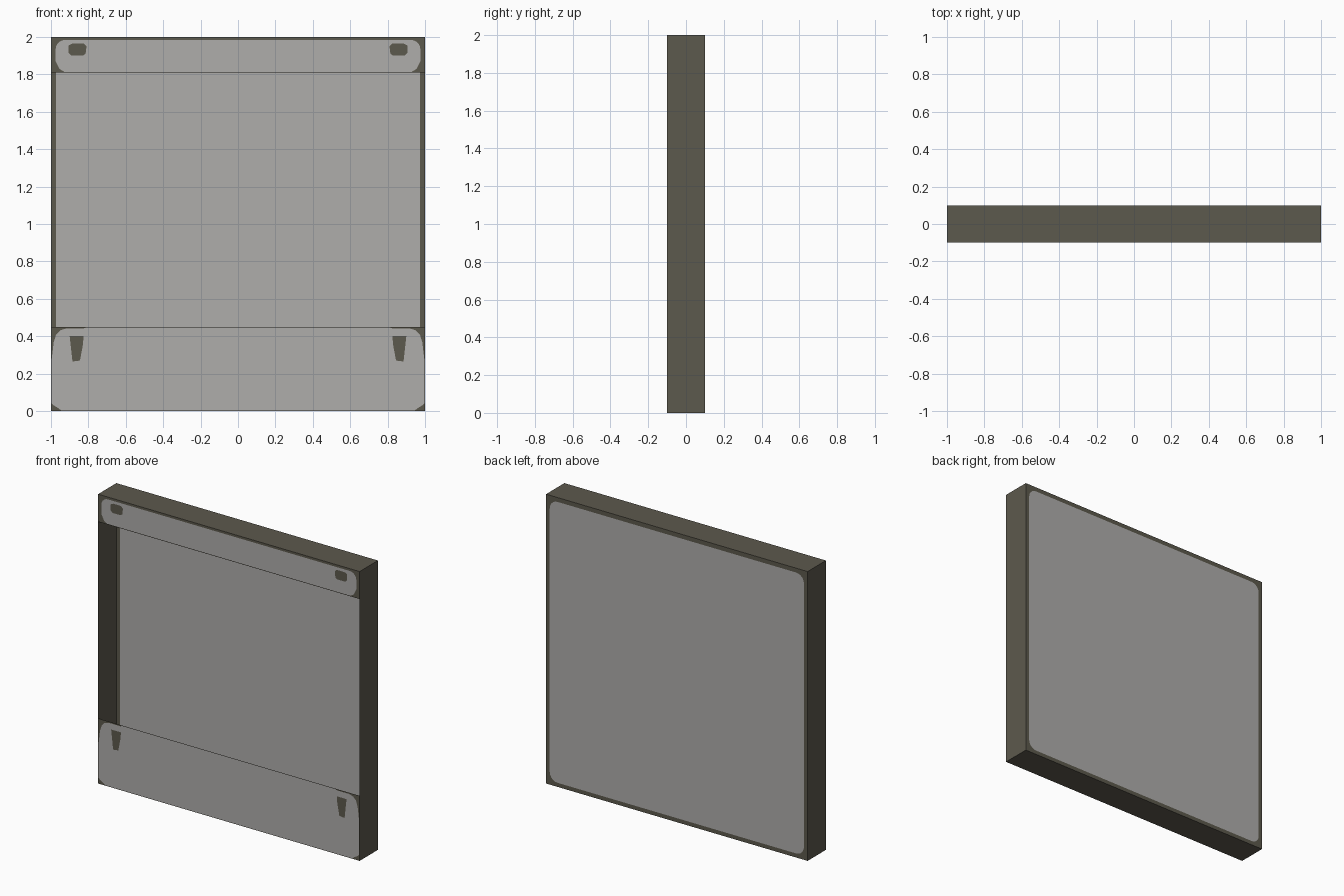
import bpy, bmesh, math
from mathutils import Vector
from mathutils.geometry import delaunay_2d_cdt

if "Cube" in bpy.data.objects:
    bpy.data.objects.remove(bpy.data.objects["Cube"])


def material(name, rgb):
    m = bpy.data.materials.new(name)
    m.diffuse_color = (*rgb, 1)
    m.use_nodes = True
    m.node_tree.nodes["Principled BSDF"].inputs["Base Color"].default_value = m.diffuse_color
    return m


DARK = material("dark olive grey", (0.108, 0.100, 0.074))
LIGHT = material("light warm grey", (0.43, 0.42, 0.41))


def rect(x0, x1, z0, z1):
    return [(x0, z0), (x1, z0), (x1, z1), (x0, z1)]


def symmetric(right):
    """Close a right-hand outline (bottom to top) with its mirror image."""
    return right + [(-x, z) for x, z in reversed(right)]


def corner(cx, cz, r, a0, n=5):
    return [(cx + r * math.cos(math.radians(a0 + 90 * i / n)),
             cz + r * math.sin(math.radians(a0 + 90 * i / n))) for i in range(n + 1)]


def sheet(name, y, border, field, slot=None):
    """Thin dark sheet with a light field and mirrored dark slots cut into it."""
    loops = [border, field]
    if slot:
        loops += [slot, [(-x, z) for x, z in reversed(slot)]]
    pts, faces = [], []
    for loop in loops:
        faces.append(list(range(len(pts), len(pts) + len(loop))))
        pts += [Vector(p) for p in loop]
    vs, _, fs, _, _, src = delaunay_2d_cdt(pts, [], faces, 1, 1e-5)
    mesh = bpy.data.meshes.new(name)
    order = [f if y < 0 else f[::-1] for f in fs]
    mesh.from_pydata([(v.x, y, v.y) for v in vs], [], order)
    mesh.materials.append(DARK)
    mesh.materials.append(LIGHT)
    for poly, ids in zip(mesh.polygons, src):
        poly.material_index = 1 if max(ids) == 1 else 0
    ob = bpy.data.objects.new(name, mesh)
    bpy.context.collection.objects.link(ob)


# Outer rim: four thin walls, open front and back
bm = bmesh.new()
bmesh.ops.create_cube(bm, size=2)
for v in bm.verts:
    v.co = (v.co.x, v.co.y * 0.1, v.co.z + 1)
bm.normal_update()
bmesh.ops.delete(bm, geom=[f for f in bm.faces if abs(f.normal.y) > 0.5], context='FACES_ONLY')
mesh = bpy.data.meshes.new("outer_rim")
bm.to_mesh(mesh)
bm.free()
mesh.materials.append(DARK)
bpy.context.collection.objects.link(bpy.data.objects.new("outer_rim", mesh))

# Back panel with rounded light field
sheet("back_panel", 0.1, rect(-1, 1, 0, 2),
      symmetric(corner(0.912, 0.088, 0.06, -90) + corner(0.912, 1.91, 0.06, 0)))

# Top front band with small slots
sheet("top_band", -0.1, rect(-1, 1, 1.81, 2),
      symmetric([(0.93, 1.814), (0.955, 1.83), (0.975, 1.87)]
                + corner(0.925, 1.934, 0.05, 0)),
      [(0.83, 1.9), (0.89, 1.9), (0.905, 1.915), (0.905, 1.955),
       (0.885, 1.965), (0.825, 1.965), (0.81, 1.95), (0.815, 1.91)])

# Bottom front band with tapered slots
sheet("bottom_band", -0.1, rect(-1, 1, 0, 0.45),
      symmetric([(0.945, 0.003), (0.96, 0.015), (0.985, 0.03), (0.996, 0.04), (0.997, 0.27),
                 (0.985, 0.37), (0.972, 0.41), (0.95, 0.432), (0.92, 0.441),
                 (0.83, 0.441), (0.81, 0.447)]),
      [(0.845, 0.27), (0.885, 0.265), (0.9, 0.4), (0.825, 0.4), (0.83, 0.35)])
